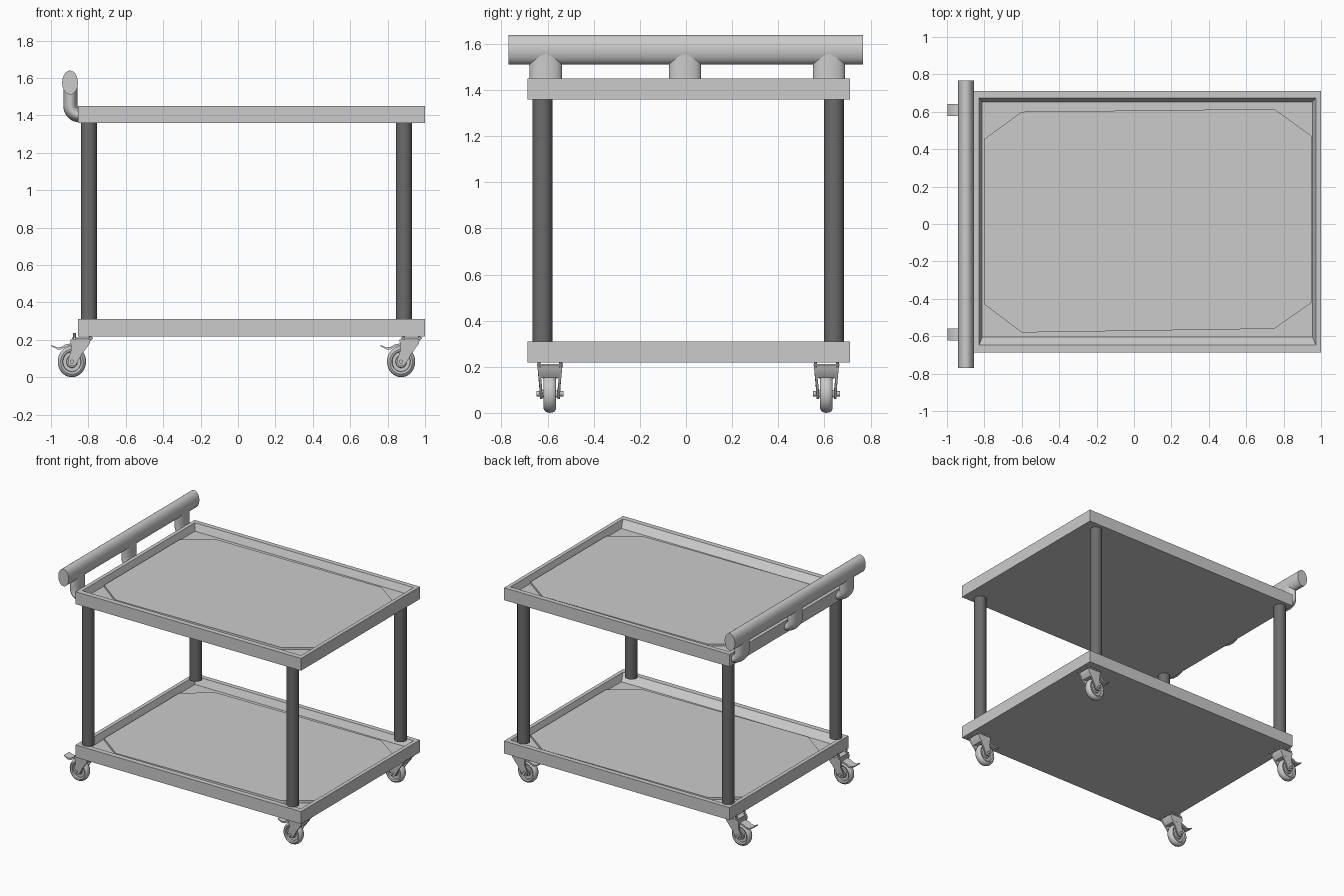
import bpy, bmesh, math

if "Cube" in bpy.data.objects:
    bpy.data.objects.remove(bpy.data.objects["Cube"])

DARK = bpy.data.materials.new("dark_grey")
DARK.diffuse_color = (0.15, 0.15, 0.15, 1)
DARK.use_nodes = True
DARK.node_tree.nodes["Principled BSDF"].inputs["Base Color"].default_value = DARK.diffuse_color


def finish(bm, name, angle=35):
    bmesh.ops.recalc_face_normals(bm, faces=bm.faces[:])
    me = bpy.data.meshes.new(name)
    bm.to_mesh(me)
    bm.free()
    ob = bpy.data.objects.new(name, me)
    bpy.context.collection.objects.link(ob)
    bpy.ops.object.select_all(action='DESELECT')
    ob.select_set(True)
    bpy.context.view_layer.objects.active = ob
    bpy.ops.object.shade_smooth_by_angle(angle=math.radians(angle))
    return ob


def loft(name, rings, closed=False):
    """Skin a list of vertex rings; cap the ends unless the loft is closed."""
    bm = bmesh.new()
    vs = [[bm.verts.new(p) for p in ring] for ring in rings]
    n = len(vs[0])
    for k in range(len(vs) if closed else len(vs) - 1):
        a, b = vs[k], vs[(k + 1) % len(vs)]
        for i in range(n):
            bm.faces.new((a[i], a[(i + 1) % n], b[(i + 1) % n], b[i]))
    if not closed:
        bm.faces.new(vs[0])
        bm.faces.new(vs[-1])
    return finish(bm, name)


def circle(n):
    return [(math.cos(2 * math.pi * i / n), math.sin(2 * math.pi * i / n)) for i in range(n)]


def cyl(name, x, y, z0, z1, r, n=32):
    return loft(name, [[(x + r * c, y + r * s, z) for c, s in circle(n)] for z in (z0, z1)])


def cyl_y(name, x, z, y0, y1, rx, rz, n=32):
    return loft(name, [[(x + rx * c, y, z + rz * s) for c, s in circle(n)] for y in (y0, y1)])


def rect(x0, x1, y0, y1, z):
    return [(x0, y0, z), (x1, y0, z), (x1, y1, z), (x0, y1, z)]


def extrude_y(name, pts, y0, y1):
    return loft(name, [[(x, y, z) for x, z in pts] for y in (y0, y1)])


# Trays with sloped inner rim and a slightly raised octagonal mat
OCT = [(-.80, -.43), (-.60, -.58), (.75, -.56), (.95, -.42),
       (.95, .47), (.75, .615), (-.60, .60), (-.80, .455)]
for name, z in (("lower_tray", .218), ("upper_tray", 1.358)):
    floor = z + .042
    loft(name, [rect(-.856, 1, -.687, .711, z),
                rect(-.856, 1, -.687, .711, z + .092),
                rect(-.828, .972, -.648, .675, z + .092),
                rect(-.812, .955, -.605, .653, floor)])
    loft(name + "_mat", [[(x, y, h) for x, y in OCT] for h in (floor - .004, floor + .016)])

# Corner posts, standing level with the lower tray rim
for x in (-.797, .887):
    for y in (-.622, .642):
        cyl("post", x, y, .309, 1.36, .043).data.materials.append(DARK)

# Push handle: oval bar on three flattened, bent stems
cyl_y("handle_bar", -.898, 1.575, -.77, .768, .042, .064, 48)
path = [((-.896, 1.57), 0), ((-.896, 1.46), 0)]
for k in range(1, 9):
    a = math.pi / 2 * k / 8
    path.append(((-.846 - .05 * math.cos(a), 1.45 - .05 * math.sin(a)), a))
path.append(((-.835, 1.40), math.pi / 2))
for y in (-.608, -.004, .62):
    loft("handle_stem", [[(px + .038 * c * math.cos(a), y + .070 * s, pz + .038 * c * math.sin(a))
                          for c, s in circle(32)] for (px, pz), a in path])


# Swivel caster built around its wheel axle
WHEEL = [(.018, -.022), (.030, -.022), (.033, -.012), (.052, -.012), (.055, -.024),
         (.066, -.027), (.076, -.021), (.081, -.011), (.083, 0)]
WHEEL += [(r, -y) for r, y in reversed(WHEEL[:-1])]
FORK = [(-.008, .118), (.100, .118), (.094, .095), (.055, .042), (.024, -.012),
        (.012, -.022), (-.010, -.022), (-.021, -.010), (-.021, .012), (-.004, .060)]
LEVER = [(.01, .088), (-.03, .080), (-.055, .066), (-.078, .066), (-.110, .083),
         (-.109, .089), (-.080, .076), (-.058, .078), (-.034, .092), (.01, .100)]


def caster(cx, cy):
    cz = .083
    # wheel: spun tyre and rim profile, slightly taller than wide
    loft("caster_wheel", [[(cx + .91 * r * c, cy + y, cz + r * s) for c, s in circle(40)]
                          for r, y in WHEEL], closed=True)
    cyl_y("caster_axle", cx, cz, cy - .058, cy + .058, .011, .011, 12)
    # fork cheeks, solid housing above the wheel, and brake lever
    fork = [(cx + x, cz + z) for x, z in FORK]
    for s in (-1, 1):
        # cheeks taper inward toward the axle
        loft("caster_fork", [[(x, cy + s * (y + .10 * max(0, z - .09)), z) for x, z in fork]
                             for y in (.032, .043)])
        cyl_y("caster_hub", cx, cz, cy + s * .020, cy + s * .037, .017, .017, 16)
    extrude_y("caster_housing", [(cx - .004, cz + .084), (cx + .072, cz + .068),
                                 (cx + .092, cz + .095), (cx + .098, cz + .118),
                                 (cx - .007, cz + .118)], cy - .050, cy + .050)
    extrude_y("caster_brake_lever", [(cx + x, cz + z) for x, z in LEVER], cy - .032, cy + .032)
    # mounting plate and bolts
    loft("caster_plate", [rect(cx, cx + .112, cy - .057, cy + .057, z) for z in (.203, .212)])
    for dx in (.014, .098):
        for dy in (-.047, .047):
            cyl("caster_bolt", cx + dx, cy + dy, .196, .235, .007, 10)


for x in (-.888, .872):
    for y in (-.590, .609):
        caster(x, y)
